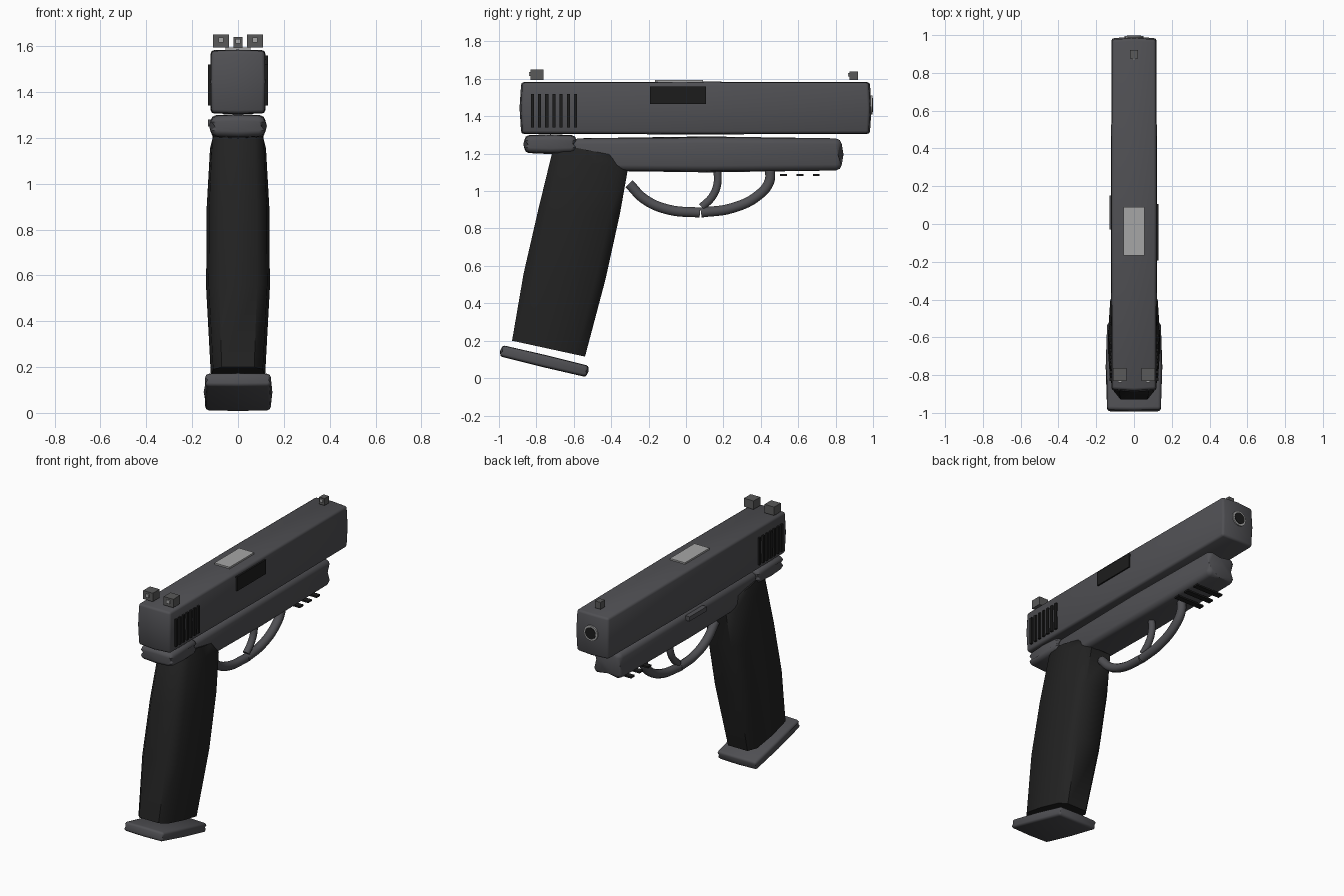
import bpy, bmesh, math
from mathutils import Matrix

cube = bpy.data.objects.get("Cube")
if cube:
    bpy.data.objects.remove(cube, do_unlink=True)


def material(name, rgb):
    m = bpy.data.materials.new(name)
    m.use_nodes = True
    col = (*rgb, 1.0)
    m.diffuse_color = col
    m.node_tree.nodes["Principled BSDF"].inputs["Base Color"].default_value = col
    return m


GUNMETAL = material("gunmetal", (0.08, 0.08, 0.088))
GRIP = material("black_grip", (0.016, 0.016, 0.016))
DARK = material("dark_recess", (0.012, 0.012, 0.012))
SIGHT = material("sight_grey", (0.1, 0.1, 0.1))
STEEL = material("bright_steel", (0.38, 0.38, 0.38))


def finish(name, bm, mat, smooth=None):
    bmesh.ops.recalc_face_normals(bm, faces=bm.faces)
    me = bpy.data.meshes.new(name)
    bm.to_mesh(me)
    bm.free()
    ob = bpy.data.objects.new(name, me)
    bpy.context.collection.objects.link(ob)
    me.materials.append(mat)
    if smooth:
        bpy.ops.object.select_all(action="DESELECT")
        ob.select_set(True)
        bpy.context.view_layer.objects.active = ob
        bpy.ops.object.shade_smooth_by_angle(angle=math.radians(smooth))
    return ob


def box(name, xs, ys, zs, mat):
    """Plain block given by its limits on each axis."""
    bm = bmesh.new()
    bmesh.ops.create_cube(bm, size=1)
    for v in bm.verts:
        for i, (lo, hi) in enumerate((xs, ys, zs)):
            v.co[i] = lo if v.co[i] < 0 else hi
    return finish(name, bm, mat)


def pillow(name, xs, ys, zs, mat, bulge, bevel, tilt=0):
    """Bevelled block whose faces swell gently towards their middles."""
    bm = bmesh.new()
    bmesh.ops.create_cube(bm, size=2)
    bmesh.ops.subdivide_edges(bm, edges=bm.edges, cuts=1, use_grid_fill=True)
    centre = [(a + b) / 2 for a, b in (xs, ys, zs)]
    half = [(b - a) / 2 for a, b in (xs, ys, zs)]
    for v in bm.verts:
        c = v.co.copy()
        away = sum(abs(t) for t in c) - 1
        for i in range(3):
            v.co[i] = c[i] * (half[i] - bulge[i] * away / 2)
    sharp = [e for e in bm.edges if e.calc_face_angle() > math.radians(50)]
    bmesh.ops.bevel(bm, geom=sharp, offset=bevel, segments=2, profile=0.5,
                    affect="EDGES")
    bm.transform(Matrix.Translation(centre) @ Matrix.Rotation(tilt, 4, "X"))
    return finish(name, bm, mat, 50)


def tube(name, points, radius, mat):
    """Round bar swept along a smooth path in the side plane."""
    cu = bpy.data.curves.new(name, "CURVE")
    cu.dimensions = "3D"
    cu.bevel_depth = radius
    cu.bevel_resolution = 3
    cu.resolution_u = 6
    cu.use_fill_caps = True
    sp = cu.splines.new("BEZIER")
    sp.bezier_points.add(len(points) - 1)
    for bp, (y, z) in zip(sp.bezier_points, points):
        bp.co = (0, y, z)
        bp.handle_left_type = bp.handle_right_type = "AUTO"
    cu.materials.append(mat)
    ob = bpy.data.objects.new(name, cu)
    bpy.context.collection.objects.link(ob)


# Slide, frame and rear tang
pillow("slide", (-.122, .122), (-.89, .992), (1.303, 1.585), GUNMETAL,
       (.006, .016, .006), .014)
pillow("frame", (-.112, .112), (-.62, .842), (1.1, 1.292), GUNMETAL,
       (.012, .014, .012), .03)
pillow("rear_tang", (-.126, .126), (-.87, -.58), (1.198, 1.304), GUNMETAL,
       (.012, .012, .01), .025)

# Grip: slanted sections as (back y, back z, front y, front z, half width)
bm = bmesh.new()
rings = []
for yb, zb, yf, zf, w in ((-.93, .2, -.54, .115, .118),
                          (-.868, .56, -.43, .53, .139),
                          (-.79, .9, -.353, .88, .137),
                          (-.717, 1.2, -.312, 1.11, .122),
                          (-.68, 1.25, -.38, 1.19, .105)):
    ring = []
    for t, s in ((0, .6), (.12, .92), (.5, 1), (.88, .92), (1, .6)):
        ring.append((w * s, yb + (yf - yb) * t, zb + (zf - zb) * t))
    ring += [(-x, y, z) for x, y, z in reversed(ring)]
    rings.append([bm.verts.new(p) for p in ring])
for a, b in zip(rings, rings[1:]):
    for i in range(len(a)):
        j = (i + 1) % len(a)
        bm.faces.new((a[i], a[j], b[j], b[i]))
bm.faces.new(rings[0])
bm.faces.new(rings[-1])
finish("grip", bm, GRIP, 50)

# Magazine base plate
pillow("magazine_base", (-.15, .15), (-1.0, -.515), (.058, .124), GUNMETAL,
       (.01, .008, .004), .014, math.radians(-13.5))

# Trigger guard in two arcs, and the trigger
tube("guard_rear", [(-.305, 1.04), (-.22, .955), (-.09, .9), (.075, .885)],
     .028, GUNMETAL)
tube("guard_front", [(.08, .885), (.25, .91), (.39, .98), (.445, 1.05), (.45, 1.12)],
     .028, GUNMETAL)
tube("trigger", [(.165, 1.13), (.168, 1.04), (.14, .97), (.085, .915)],
     .022, GUNMETAL)

# Slide grooves on both sides
for side, label in ((1, "left"), (-1, "right")):
    xs = sorted((side * .115, side * .13))
    for i in range(7):
        y = -.83 + .0385 * i
        box(f"slide_groove_{label}_{i + 1}", xs, (y, y + .017), (1.34, 1.52), DARK)

# Ejection port, chamber plate, slide stop
box("ejection_port", (.1, .13), (-.193, .107), (1.466, 1.56), DARK)
box("chamber_plate", (-.055, .055), (-.167, .09), (1.56, 1.594), STEEL)
box("slide_stop", (-.131, -.1), (-.03, .15), (1.25, 1.28), GUNMETAL)

# Accessory rail slots under the frame
for i in range(3):
    y = .502 + .088 * i
    box(f"rail_slot_{i + 1}", (-.1, .1), (y, y + .037), (1.08, 1.091), DARK)

# Sights with pale dots facing the rear
for side, label in ((1, "left"), (-1, "right")):
    x = side * .075
    box(f"rear_sight_{label}", (x - .035, x + .035), (-.832, -.762),
        (1.595, 1.651), SIGHT)
    box(f"rear_sight_dot_{label}", (x - .011, x + .011), (-.84, -.831),
        (1.616, 1.638), STEEL)
box("front_sight", (-.02, .02), (.875, .92), (1.594, 1.64), SIGHT)
box("front_sight_dot", (-.01, .01), (.867, .876), (1.612, 1.632), STEEL)

# Muzzle ring and bore
for name, radius, end, mat in (("muzzle_ring", .05, .996, STEEL),
                               ("muzzle_bore", .038, .999, DARK)):
    bm = bmesh.new()
    bmesh.ops.create_cone(bm, cap_ends=True, segments=24, radius1=radius,
                          radius2=radius, depth=.06)
    bm.transform(Matrix.Translation((0, end - .03, 1.46))
                 @ Matrix.Rotation(math.pi / 2, 4, "X"))
    finish(name, bm, mat, 40)
